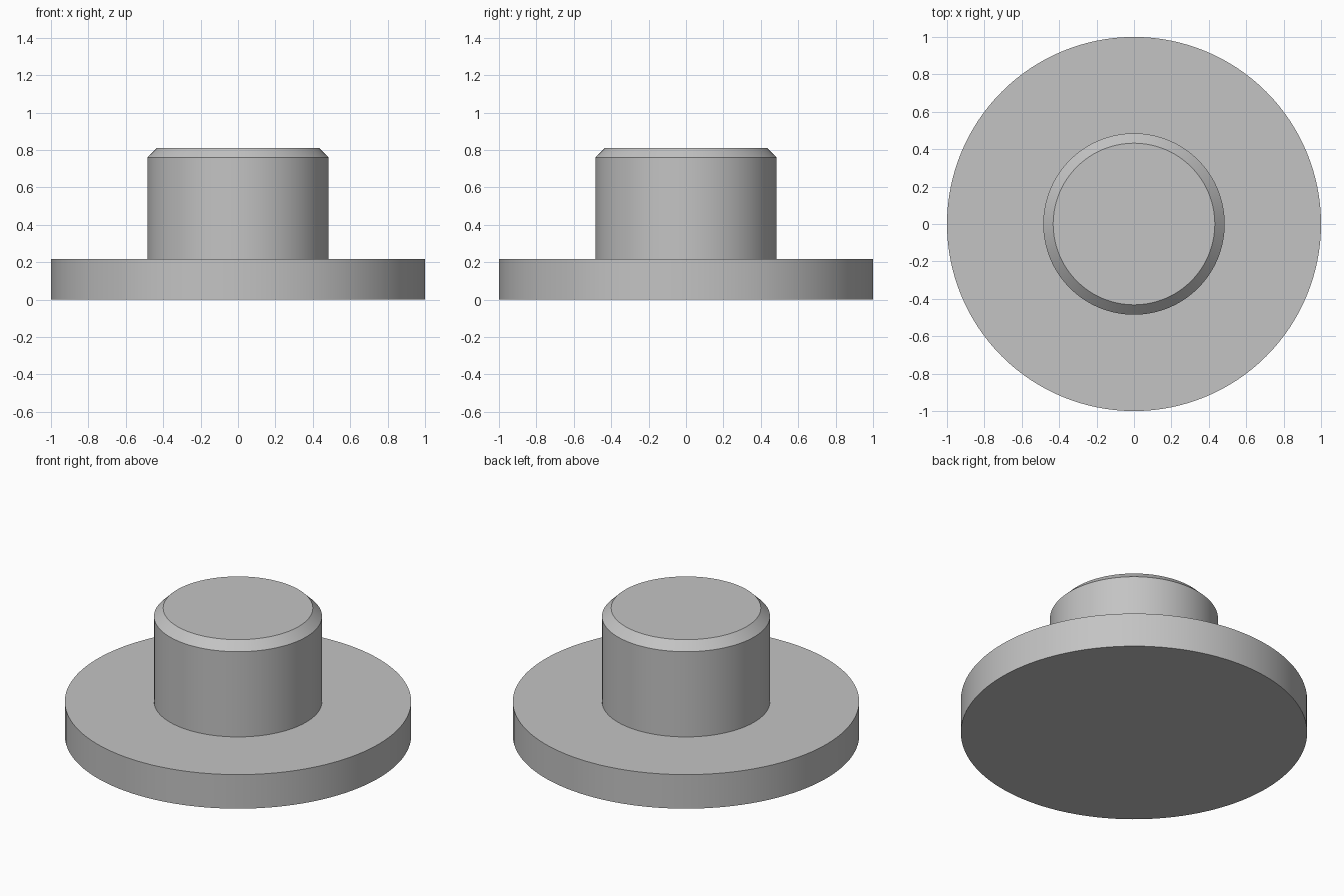
import bpy
import bmesh
import math

if "Cube" in bpy.data.objects:
    bpy.data.objects.remove(bpy.data.objects["Cube"])

SIDES = 128

grey = bpy.data.materials.new("plain_grey")
grey.diffuse_color = (0.55, 0.55, 0.55, 1.0)
grey.use_nodes = True
grey.node_tree.nodes["Principled BSDF"].inputs["Base Color"].default_value = grey.diffuse_color

# Half profile (radius, height): wide flange, upright boss, chamfered rim
profile = [(1.0, 0.0), (1.0, 0.217), (0.485, 0.217), (0.485, 0.76), (0.432, 0.812)]


def lathe(name, points, sides):
    """Turn a half profile around z and close both ends with flat caps."""
    bm = bmesh.new()
    rings = []
    for r, z in points:
        angles = [2 * math.pi * i / sides for i in range(sides)]
        rings.append([bm.verts.new((r * math.cos(a), r * math.sin(a), z)) for a in angles])
    for low, high in zip(rings, rings[1:]):
        for i in range(sides):
            j = (i + 1) % sides
            bm.faces.new((low[i], low[j], high[j], high[i]))
    bm.faces.new(list(reversed(rings[0])))
    bm.faces.new(rings[-1])
    mesh = bpy.data.meshes.new(name)
    bm.to_mesh(mesh)
    bm.free()
    obj = bpy.data.objects.new(name, mesh)
    bpy.context.collection.objects.link(obj)
    return obj


# Flanged plug, turned in one piece
plug = lathe("flanged_plug", profile, SIDES)
plug.data.materials.append(grey)

# Smooth round walls, crisp rims
bpy.context.view_layer.objects.active = plug
plug.select_set(True)
bpy.ops.object.shade_smooth_by_angle(angle=math.radians(30))
